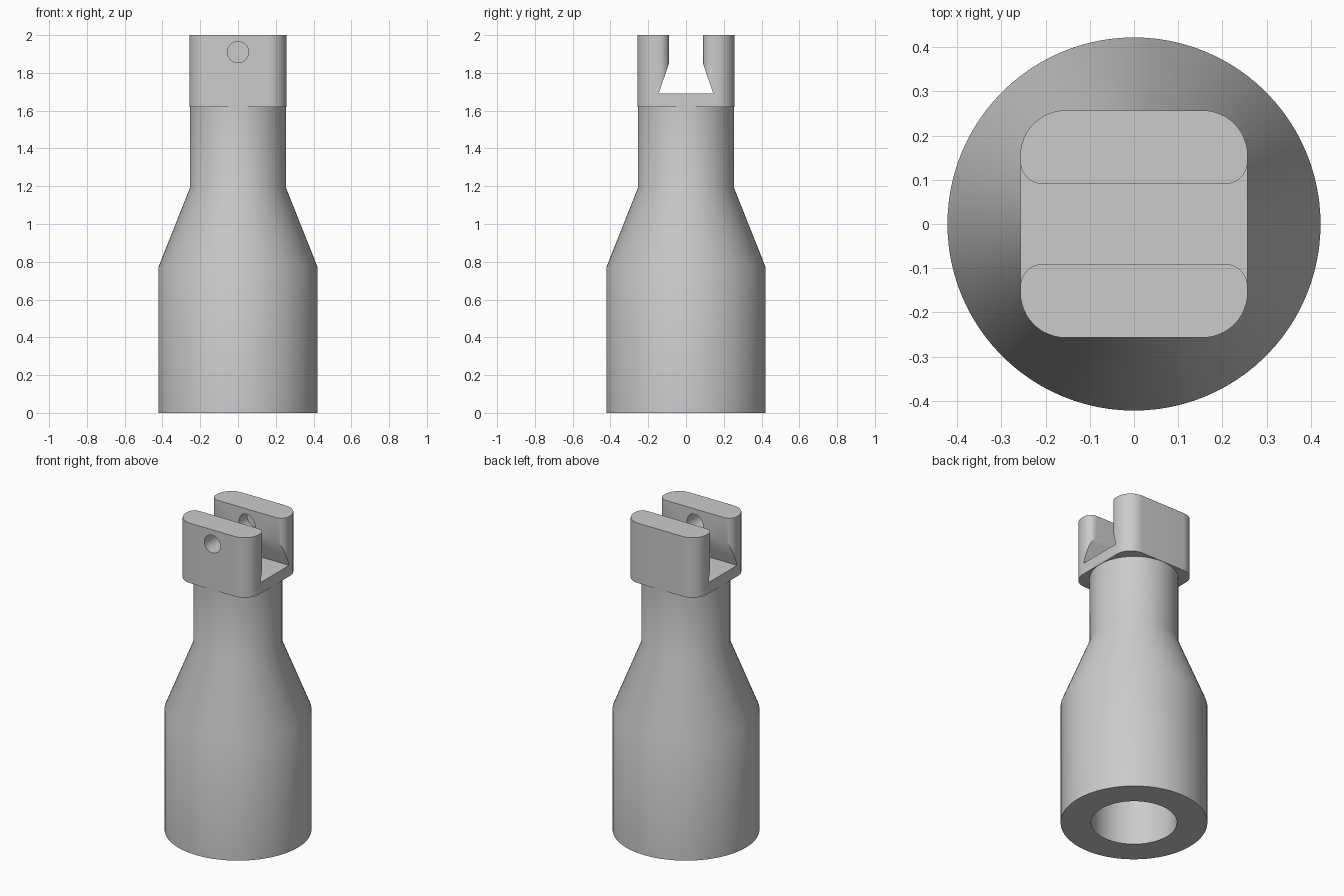
import bpy
import bmesh
from math import cos, sin, pi
from mathutils import Vector

if "Cube" in bpy.data.objects:
    bpy.data.objects.remove(bpy.data.objects["Cube"], do_unlink=True)

GREY = (0.6, 0.6, 0.6, 1.0)
metal = bpy.data.materials.new("plain grey")
metal.use_nodes = True
metal.diffuse_color = GREY
metal.node_tree.nodes["Principled BSDF"].inputs["Base Color"].default_value = GREY


def finish_mesh(name, bm):
    bmesh.ops.recalc_face_normals(bm, faces=bm.faces)
    mesh = bpy.data.meshes.new(name)
    bm.to_mesh(mesh)
    bm.free()
    mesh.materials.append(metal)
    obj = bpy.data.objects.new(name, mesh)
    bpy.context.collection.objects.link(obj)
    return obj


def prism(name, points, direction):
    """Extrude a closed outline along a vector."""
    bm = bmesh.new()
    face = bm.faces.new([bm.verts.new(p) for p in points])
    ext = bmesh.ops.extrude_face_region(bm, geom=[face], use_keep_orig=True)
    verts = [g for g in ext["geom"] if isinstance(g, bmesh.types.BMVert)]
    bmesh.ops.translate(bm, verts=verts, vec=Vector(direction))
    return finish_mesh(name, bm)


def arc(cx, cy, r, start, end, steps=12):
    angles = [start + (end - start) * i / steps for i in range(steps + 1)]
    return [(cx + r * cos(a), cy + r * sin(a)) for a in angles]


def lathe(name, profile, segments=96):
    """Revolve a closed (radius, height) loop around z."""
    bm = bmesh.new()
    verts = [bm.verts.new((r, 0, z)) for r, z in profile]
    edges = [bm.edges.new((verts[i - 1], v)) for i, v in enumerate(verts)]
    bmesh.ops.spin(bm, geom=verts + edges, cent=(0, 0, 0), axis=(0, 0, 1),
                   angle=2 * pi, steps=segments)
    bmesh.ops.remove_doubles(bm, verts=bm.verts, dist=1e-5)
    bmesh.ops.dissolve_degenerate(bm, edges=bm.edges, dist=1e-5)
    return finish_mesh(name, bm)


def cut(obj, cutter):
    mod = obj.modifiers.new("cut", 'BOOLEAN')
    mod.operation = 'DIFFERENCE'
    mod.solver = 'EXACT'
    mod.object = cutter
    activate(obj)
    bpy.ops.object.modifier_apply(modifier=mod.name)
    bpy.data.objects.remove(cutter, do_unlink=True)


def activate(obj):
    bpy.context.view_layer.update()
    bpy.ops.object.select_all(action='DESELECT')
    obj.select_set(True)
    bpy.context.view_layer.objects.active = obj


# Bottle-shaped socket body with a blind bore in its base
R, NECK, BORE, BORE_TOP = 0.422, 0.255, 0.247, 0.77
body = lathe("socket_body", [
    (BORE, 0), (R, 0), (R, 0.77), (NECK, 1.19), (NECK, 1.63),
    (0, 1.63), (0, BORE_TOP), (BORE, BORE_TOP)])

# Rounded square yoke block
HALF, CORNER = 0.257, 0.102
FLOOR, BOTTOM, TOP = 1.69, 1.62, 2.0
c = HALF - CORNER
outline = []
for i, (sx, sy) in enumerate([(1, 1), (-1, 1), (-1, -1), (1, -1)]):
    outline += arc(sx * c, sy * c, CORNER, i * pi / 2, (i + 1) * pi / 2)
yoke = prism("yoke", [(x, y, BOTTOM) for x, y in outline], (0, 0, TOP - BOTTOM))

# Slot between the prongs, widening in a rounded flare at both ends
GAP, ROUND = 0.09, 0.052
quarter = [(0.4, GAP + ROUND)] + arc(HALF - ROUND, GAP + ROUND, ROUND, 0, -pi / 2)
half = quarter + [(-x, y) for x, y in reversed(quarter)]
slot = half + [(-x, -y) for x, y in half]
cut(yoke, prism("slot_cutter", [(x, y, FLOOR) for x, y in slot], (0, 0, 0.5)))

# Dovetail undercut at the slot floor
dovetail = [(-0.145, FLOOR), (0.145, FLOOR), (0.08, 1.879), (-0.08, 1.879)]
cut(yoke, prism("dovetail_cutter", [(-0.5, y, z) for y, z in dovetail], (1, 0, 0)))

# Pin hole through the front prong, ending blind in the back one
hole = arc(0, 1.91, 0.056, 0, 2 * pi, 40)[:-1]
cut(yoke, prism("pin_hole_cutter", [(x, -0.5, z) for x, z in hole], (0, 0.67, 0)))

for part in (body, yoke):
    activate(part)
    bpy.ops.object.shade_smooth_by_angle()
